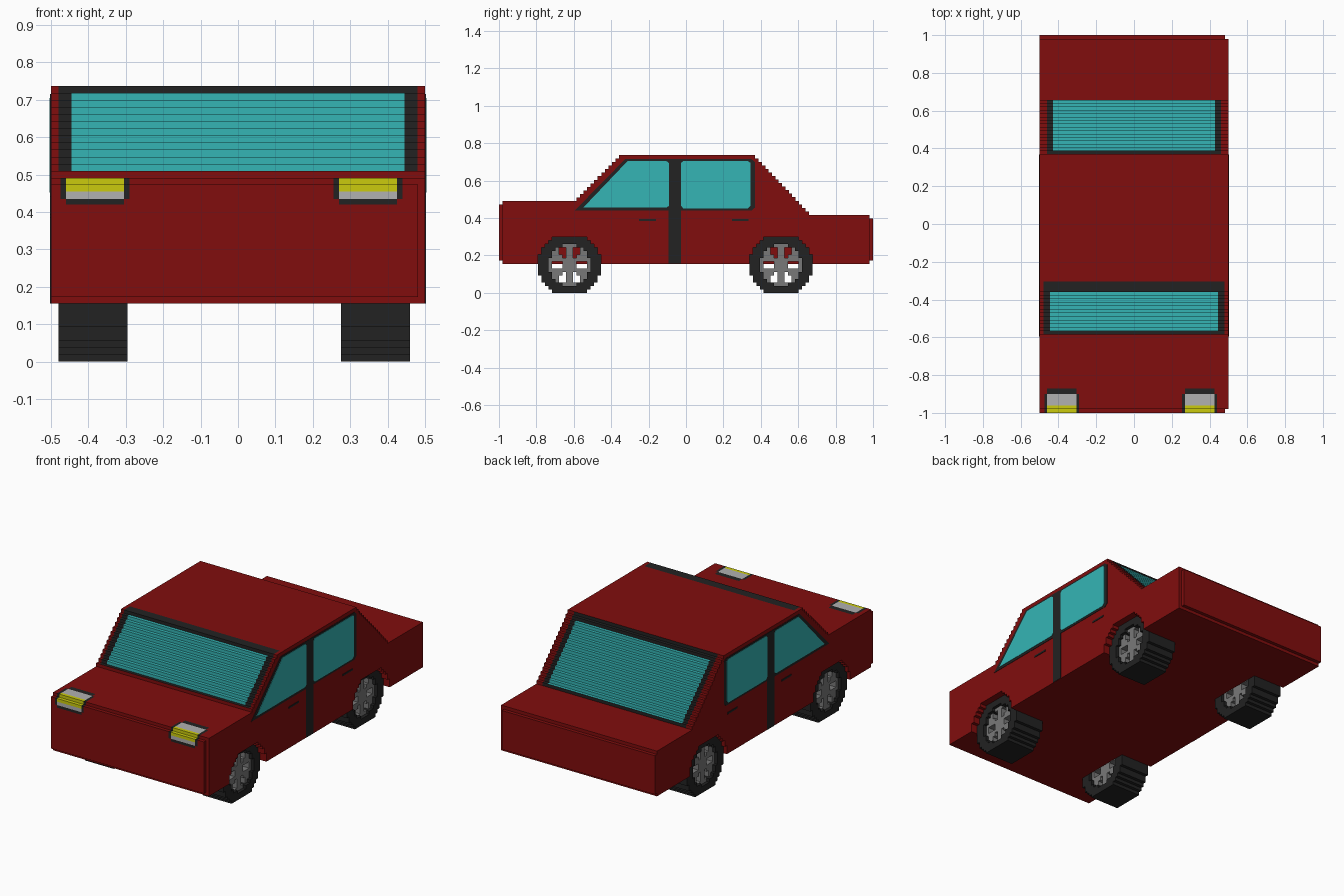
import bpy, bmesh, math

if "Cube" in bpy.data.objects:
    bpy.data.objects.remove(bpy.data.objects["Cube"])

V = 0.01867  # block size of the stepped style


def mat(name, c):
    m = bpy.data.materials.new(name)
    m.diffuse_color = (*c, 1)
    m.use_nodes = True
    m.node_tree.nodes["Principled BSDF"].inputs["Base Color"].default_value = m.diffuse_color
    return m


RED = mat("red paint", (0.22, 0.004, 0.004))
BLACK = mat("black rubber", (0.016, 0.016, 0.016))
GLASS = mat("teal glass", (0.035, 0.46, 0.46))
SILVER = mat("light grey", (0.44, 0.44, 0.44))
YELLOW = mat("yellow lamp", (0.60, 0.60, 0.004))
GREY = mat("wheel grey", (0.19, 0.19, 0.19))


def finish(name, bm, mats):
    bmesh.ops.remove_doubles(bm, verts=bm.verts, dist=1e-5)
    bmesh.ops.recalc_face_normals(bm, faces=bm.faces)
    me = bpy.data.meshes.new(name)
    bm.to_mesh(me)
    bm.free()
    for m in mats:
        me.materials.append(m)
    ob = bpy.data.objects.new(name, me)
    bpy.context.collection.objects.link(ob)
    return ob


def loft(name, profile, xs, mats, rule=None):
    """Sweep a y-z outline along x, colouring each strip face by a rule."""
    bm = bmesh.new()
    loops = [[bm.verts.new((x, y, z)) for y, z in profile] for x in xs]
    n = len(profile)
    for a, b in zip(loops, loops[1:]):
        for i in range(n):
            j = (i + 1) % n
            f = bm.faces.new((a[i], a[j], b[j], b[i]))
            if rule:
                f.material_index = rule(*f.calc_center_median())
    bm.faces.new(loops[0])
    bm.faces.new(loops[-1])
    return finish(name, bm, mats)


def blocks(name, cy, x0, x1, inside, m):
    """Stepped disc made of square cells, extruded from x0 to x1."""
    bm = bmesh.new()
    cells = {(i, k) for i in range(-9, 9) for k in range(-8, 8)
             if inside((i + .5) * V, (k + .5) * V)}

    def quad(*p):
        bm.faces.new([bm.verts.new(q) for q in p])
    for i, k in cells:
        ya, yb = cy + i * V, cy + (i + 1) * V
        za, zb = (k + 8) * V, (k + 9) * V
        for x in (x0, x1):
            quad((x, ya, za), (x, yb, za), (x, yb, zb), (x, ya, zb))
        for di, dk, p, q in ((-1, 0, (ya, za), (ya, zb)), (1, 0, (yb, za), (yb, zb)),
                             (0, -1, (ya, za), (yb, za)), (0, 1, (ya, zb), (yb, zb))):
            if (i + di, k + dk) not in cells:
                quad((x0, *p), (x1, *p), (x1, *q), (x0, *q))
    return finish(name, bm, [m])


# --- body outline with stepped windscreen slopes
def stairs(y0, z0, y1, z1, n, rise_first):
    pts = []
    for s in range(n):
        ya, yb = (y0 + (y1 - y0) * t / n for t in (s, s + 1))
        za, zb = (z0 + (z1 - z0) * t / n for t in (s, s + 1))
        pts += [(ya, zb) if rise_first else (yb, za), (yb, zb)]
    return pts


outline = [(-.98, .155), (-.98, .173), (-1, .173), (-1, .42), (-1, .435), (-1, .455),
           (-1, .473), (-.98, .473), (-.98, .491), (-.96, .491), (-.9, .491), (-.87, .491),
           (-.585, .491)]
outline += stairs(-.585, .491, -.34, .737, 13, True) + [(-.305, .737), (.37, .737)]
outline += stairs(.37, .737, .675, .417, 17, True)
outline += [(.98, .417), (.98, .398), (1, .398), (1, .173), (.98, .173), (.98, .155)]


# --- glass, frames and lamps coloured by position
def paint(x, y, z):
    if y < -.87 and z > .42:
        u = x if x > 0 else -x - .035
        if .255 < u < .44:
            if y > -.9 or z < .435:
                return 1 if .27 < u < .425 else 0
            if not .27 < u < .425:
                return 1
            return 4 if y < -.96 and z > .455 else 3
    if -.584 < y < -.306 and z > .492:
        return 0 if abs(x) > .48 else 2 if abs(x) < .445 and -.567 < y < -.342 and z < .725 else 1
    if .369 < y < .674 and z > .418:
        return 0 if abs(x) > .46 else 2 if abs(x) < .43 and .39 < y < .65 else 1
    return 0


xs = [-.5, -.48, -.475, -.46, -.445, -.43, -.305, -.29,
      .255, .27, .425, .43, .44, .445, .46, .48, .5]
body = loft("car_body", outline, xs, [RED, BLACK, GLASS, SILVER, YELLOW], paint)


# --- wheels, and matching wheel wells cut from the body
def disc(y, z):
    return math.hypot(y, z) < .168


def tyre(y, z):
    return .112 <= math.hypot(y, z) < .168


def rim(y, z):
    r, a = math.hypot(y, z), math.atan2(z, y) - math.pi / 2
    return r < .112 and (r < .045 or r > .1 or math.cos(6 * a) > -.3)


def cut(cutter):
    cutter.hide_render = True
    md = body.modifiers.new("cut", "BOOLEAN")
    md.operation, md.solver, md.object = "DIFFERENCE", "EXACT", cutter
    bpy.context.view_layer.objects.active = body
    bpy.ops.object.modifier_apply(modifier="cut")
    bpy.data.objects.remove(cutter)


for end, cy in (("front", -.622), ("rear", .508)):
    for side, x0, x1, c0, c1 in (("left", -.48, -.295, -.52, -.295),
                                 ("right", .275, .46, .275, .52)):
        cut(blocks("well_cutter", cy, c0, c1, disc, RED))
        blocks(f"{end}_{side}_tyre", cy, x0, x1, tyre, BLACK)
        blocks(f"{end}_{side}_rim", cy, x0 + V, x1 - V, rim, GREY)

# small notch along the right-hand corners
for y0, y1 in ((-1.05, -.98), (.98, 1.05)):
    cut(loft("corner_cutter", [(y0, .1), (y1, .1), (y1, .6), (y0, .6)], [.481, .55], [RED]))

# --- side windows, pillars and door handles as thin plates
frame = [(-.595, .44), (.35, .44), (.368, .455), (.368, .7), (.35, .715), (-.325, .715)]
front_pane = [(-.55, .455), (-.105, .455), (-.092, .465), (-.092, .695), (-.105, .705), (-.312, .705)]
rear_pane = [(-.015, .452), (.33, .452), (.345, .465), (.345, .695), (.33, .705),
             (-.015, .705), (-.026, .695), (-.026, .465)]


def rect(y0, y1, z0, z1):
    return [(y0, z0), (y1, z0), (y1, z1), (y0, z1)]


for side, s in (("left", -1), ("right", 1)):
    for name, shape, t, m in (("window_frame", frame, .002, BLACK),
                              ("door_pillar", rect(-.093, -.027, .156, .46), .002, BLACK),
                              ("front_side_window", front_pane, .004, GLASS),
                              ("rear_side_window", rear_pane, .004, GLASS),
                              ("front_handle", rect(-.25, -.16, .385, .395), .003, BLACK),
                              ("rear_handle", rect(.245, .335, .385, .395), .003, BLACK)):
        loft(f"{side}_{name}", shape, [s * .4995, s * (.5 + t)], [m])
